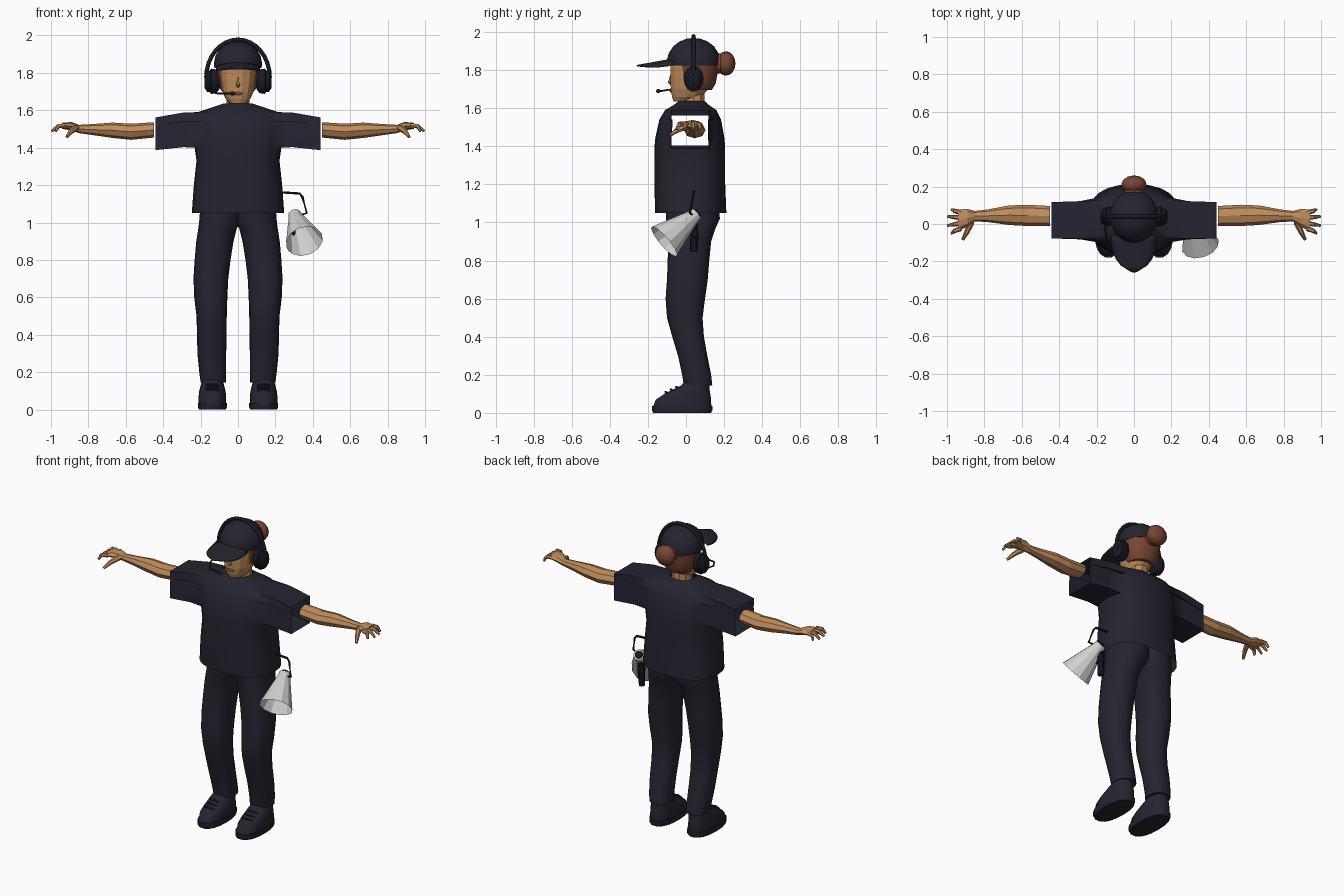
import bpy, bmesh, math
from mathutils import Vector

cube = bpy.data.objects.get("Cube")
if cube:
    bpy.data.objects.remove(cube)


def material(name, rgb):
    m = bpy.data.materials.new(name)
    m.use_nodes = True
    m.diffuse_color = (*rgb, 1)
    m.node_tree.nodes["Principled BSDF"].inputs["Base Color"].default_value = (*rgb, 1)
    return m


NAVY = material("navy cloth", (0.018, 0.018, 0.030))
BLACK = material("black plastic", (0.010, 0.011, 0.017))
SKIN = material("skin", (0.52, 0.26, 0.105))
HAIR = material("auburn hair", (0.19, 0.060, 0.032))
LIPS = material("lips", (0.28, 0.09, 0.06))
WHITE = material("white horn", (0.62, 0.64, 0.62))


def finish(name, bm, mat, smooth=None):
    bmesh.ops.recalc_face_normals(bm, faces=bm.faces)
    me = bpy.data.meshes.new(name)
    bm.to_mesh(me)
    bm.free()
    me.materials.append(mat)
    ob = bpy.data.objects.new(name, me)
    bpy.context.collection.objects.link(ob)
    if smooth:
        bpy.ops.object.select_all(action="DESELECT")
        ob.select_set(True)
        bpy.context.view_layer.objects.active = ob
        bpy.ops.object.shade_smooth_by_angle(angle=math.radians(smooth))
    return ob


def ring(c, a, b, n, axis="z", p=2.0):
    # Superellipse around a centre, across the given axis
    pts = []
    for i in range(n):
        t = 2 * math.pi * i / n
        u = a * math.copysign(abs(math.cos(t)) ** (2 / p), math.cos(t))
        v = b * math.copysign(abs(math.sin(t)) ** (2 / p), math.sin(t))
        pts.append(Vector(c) + (Vector((u, v, 0)) if axis == "z" else Vector((0, u, v))))
    return pts


def loft(rings, caps=(True, True)):
    bm = bmesh.new()
    rows = [[bm.verts.new(p) for p in r] for r in rings]
    n = len(rows[0])
    for lo, hi in zip(rows, rows[1:]):
        for i in range(n):
            j = (i + 1) % n
            bm.faces.new((lo[i], lo[j], hi[j], hi[i]))
    for row, cap in zip((rows[0], rows[-1]), caps):
        if cap:
            bm.faces.new(row)
    return bm


def stack(rows, n, p=2.0, caps=(True, True), x=0):
    # Rows are (z, centre y, x radius, y radius)
    return loft([ring((x, cy, z), a, b, n, p=p) for z, cy, a, b in rows], caps)


def tube(name, pts, radii, mat, n=6, caps=(True, True), smooth=None):
    pts = [Vector(p) for p in pts]
    if not isinstance(radii, (list, tuple)):
        radii = [radii] * len(pts)
    rings = []
    for i, (p, r) in enumerate(zip(pts, radii)):
        q = (pts[min(i + 1, len(pts) - 1)] - pts[max(i - 1, 0)]).to_track_quat("Z", "Y")
        rings.append([p + q @ v for v in ring((0, 0, 0), r, r, n)])
    return finish(name, loft(rings, caps), mat, smooth)


def ball(name, c, size, mat, smooth=60):
    bm = bmesh.new()
    bmesh.ops.create_uvsphere(bm, u_segments=12, v_segments=8, radius=1)
    bmesh.ops.scale(bm, vec=size, verts=bm.verts)
    bmesh.ops.translate(bm, vec=c, verts=bm.verts)
    return finish(name, bm, mat, smooth)


# Shirt: a torso shell with open hem and hollow sleeves pulled out of its sides
SLEEVE_LOW, SLEEVE_TOP = 1.40, 1.59
bm = stack([(1.05, .025, .247, .187), (1.2, .02, .236, .186), (1.33, .02, .222, .186),
            (SLEEVE_LOW, .02, .232, .185), (1.44, .02, .235, .182), (1.54, .022, .23, .162),
            (SLEEVE_TOP, .025, .215, .135), (1.615, .028, .14, .095), (1.637, .03, .075, .068)],
           24, 2.5, (False, False))
holes = [f for f in bm.faces
         if SLEEVE_LOW < f.calc_center_median().z < SLEEVE_TOP
         and abs(f.calc_center_median().x) > .15
         and max(abs(v.co.y - .02) for v in f.verts) < .125]
bmesh.ops.delete(bm, geom=holes, context="FACES")
rim = [e for e in bm.edges if e.is_boundary and 1.3 < e.verts[0].co.z < 1.6]
for reach, low, top, half in ((.29, 1.403, 1.588, .102), (.44, 1.387, 1.562, .097)):
    old_low, old_top = (SLEEVE_LOW, SLEEVE_TOP) if reach < .4 else (1.403, 1.588)
    out = bmesh.ops.extrude_edge_only(bm, edges=rim)["geom"]
    for v in [g for g in out if isinstance(g, bmesh.types.BMVert)]:
        t = (v.co.z - old_low) / (old_top - old_low)
        v.co.z = low + t * (top - low)
        v.co.x = math.copysign(reach, v.co.x)
        v.co.y = .02 + max(-half, min(half, v.co.y - .02))
    rim = [g for g in out if isinstance(g, bmesh.types.BMEdge)]
finish("shirt", bm, NAVY, 50)

# Head, neck and face
finish("neck", stack([(1.58, .045, .07, .062), (1.64, .04, .062, .06), (1.72, .04, .06, .058)], 10), SKIN)
finish("head", stack([(1.635, -.015, .042, .052), (1.66, .005, .066, .08), (1.70, .018, .083, .1),
                      (1.76, .024, .094, .108), (1.82, .03, .1, .115), (1.88, .035, .09, .1)], 14, 2.2), SKIN)
tube("nose", [(0, -.08, 1.775), (0, -.086, 1.735), (0, -.078, 1.725)], [.006, .012, .007], SKIN)
ball("lips", (0, -.078, 1.69), (.026, .008, .008), LIPS)

# Hair with an open front, and the bun
bm = stack([(1.695, .06, .08, .075), (1.73, .058, .106, .098), (1.78, .055, .114, .11),
            (1.845, .05, .119, .122)], 20, 2.2)
bmesh.ops.delete(bm, geom=[f for f in bm.faces if f.calc_center_median().y < -.02], context="FACES")
finish("hair", bm, HAIR, 40)
ball("hair_bun", (0, .21, 1.835), (.068, .05, .064), HAIR)
tube("bun_tie", [(0, .16, 1.835), (0, .195, 1.835)], .052, HAIR, 12)

# Cap: crown, button and curved brim
finish("cap_crown", stack([(1.825, .04, .126, .138), (1.85, .04, .129, .141), (1.89, .04, .121, .13),
                           (1.925, .04, .1, .107), (1.95, .04, .07, .075), (1.966, .04, .03, .034)],
                          20), NAVY, 50)
ball("cap_button", (0, .04, 1.967), (.014, .014, .007), NAVY)
bm = bmesh.new()
rows = []
for i in range(7):
    t = i / 6
    half = .12 * (1 - .93 * t ** 3) ** .7
    rows.append([bm.verts.new((half * k / 4, -.06 - .195 * t - .004 * (1 - (k / 4) ** 2),
                               1.862 - .035 * t - .028 * (half * k / .48) ** 2)) for k in range(-4, 5)])
for a, b in zip(rows, rows[1:]):
    for k in range(8):
        bm.faces.new((a[k], a[k + 1], b[k + 1], b[k]))
brim = finish("cap_brim", bm, NAVY, 50)
thick = brim.modifiers.new("thickness", "SOLIDIFY")
thick.thickness = .008

# Headset: band, ear cups, boom and microphone
arch = [math.pi * i / 16 for i in range(17)]
tube("headset_band", [(.17 * math.cos(a), .04, 1.775 + .203 * math.sin(a)) for a in arch], .011, BLACK, 8, smooth=50)
tube("microphone_boom", [(-.155, .01, 1.715), (-.15, -.07, 1.70), (-.11, -.135, 1.69), (-.04, -.145, 1.69)],
     .005, BLACK)
ball("microphone", (-.03, -.145, 1.69), (.018, .012, .011), BLACK)

# Paired parts, built on each side
for s, side in ((1, "left"), (-1, "right")):
    cup = [(.1, .04), (.115, .058), (.145, .062), (.15, .052), (.165, .052), (.178, .035)]
    finish(side + "_ear_cup", loft([ring((s * x, .04, 1.755), r * .85, r * 1.12, 14, "x") for x, r in cup]),
           BLACK, 40)

    # Bare arm and palm
    arm = [(.45, .042, 1.495, .054, .041), (.57, .046, 1.485, .057, .043), (.67, .047, 1.493, .052, .041),
           (.78, .044, 1.497, .034, .029), (.85, .042, 1.5, .028, .022), (.89, .033, 1.515, .047, .023),
           (.94, .02, 1.517, .058, .016)]
    finish(side + "_arm", loft([ring((s * x, y, z), a, b, 8, "x") for x, y, z, a, b in arm]), SKIN)

    # Fingers and thumb
    for name, y, tip_y, tip in (("little", .062, .078, .975), ("ring", .034, .04, .996),
                                ("middle", .005, -.008, .996), ("index", -.024, -.05, .975)):
        tube(f"{side}_{name}_finger",
             [(s * .925, y, 1.518), (s * .96, (y + tip_y) / 2, 1.516), (s * tip, tip_y, 1.488)],
             [.014, .012, .007], SKIN)
    tube(side + "_thumb", [(s * .87, .01, 1.505), (s * .895, -.045, 1.485), (s * .915, -.083, 1.458)],
         [.018, .014, .008], SKIN)

    # Trouser leg: rows are (z, inner x, outer x, front y, back y)
    leg = [(.145, .063, .2, -.012, .138), (.2, .064, .207, -.02, .132), (.3, .063, .217, -.042, .112),
           (.4, .062, .219, -.072, .094), (.5, .06, .222, -.1, .087), (.6, .057, .234, -.107, .1),
           (.7, .052, .238, -.1, .114), (.8, .04, .232, -.096, .122), (.9, .024, .223, -.095, .132),
           (.97, .006, .212, -.1, .155), (1.02, -.03, .206, -.105, .178), (1.12, -.04, .2, -.11, .17)]
    finish(side + "_trouser_leg",
           loft([ring((s * (i + o) / 2, (f + b) / 2, z), (o - i) / 2, (b - f) / 2, 16, p=2.3)
                 for z, i, o, f, b in leg]), NAVY, 50)

    # Shoe with sole and laces
    x = s * .137
    finish(side + "_sole", stack([(0, -.02, .072, .154), (.012, -.02, .077, .16), (.036, -.02, .077, .16)],
                                 18, 2.4, x=x), NAVY, 40)
    finish(side + "_shoe", stack([(.034, -.02, .073, .155), (.07, -.013, .074, .147), (.1, .007, .07, .122),
                                  (.125, .03, .064, .095), (.145, .05, .058, .075), (.17, .06, .055, .065)],
                                 18, 2.3, x=x), NAVY, 50)
    for k in range(3):
        y, z = -.1 + .028 * k, .105 + .013 * k
        tube(f"{side}_lace_{k + 1}", [(x - .035, y, z), (x, y - .008, z + .006), (x + .035, y, z)], .006, NAVY)

# Megaphone: open horn, rear body, grip and trigger
rear, mouth = Vector((.302, .055, 1.045)), Vector((.355, -.115, .90))
axis = (mouth - rear).normalized()
tube("megaphone_horn", [rear, rear + axis * .03, mouth], [.034, .04, .102], WHITE, 12, (True, False))
tube("megaphone_rear_body", [rear - axis * .012, rear + axis * .02], [.022, .03], BLACK, 10)
tube("megaphone_grip", [(.295, .04, 1.0), (.293, .045, .93), (.29, .04, .845)], [.02, .022, .02], BLACK, 8)
tube("megaphone_trigger", [(.295, .03, .945), (.297, -.06, .94)], [.012, .01], BLACK)
tube("megaphone_strap", [(.22, .04, 1.162), (.33, .04, 1.155), (.345, .037, 1.135), (.368, .02, 1.05),
                         (.31, .04, 1.035)], .007, BLACK)
